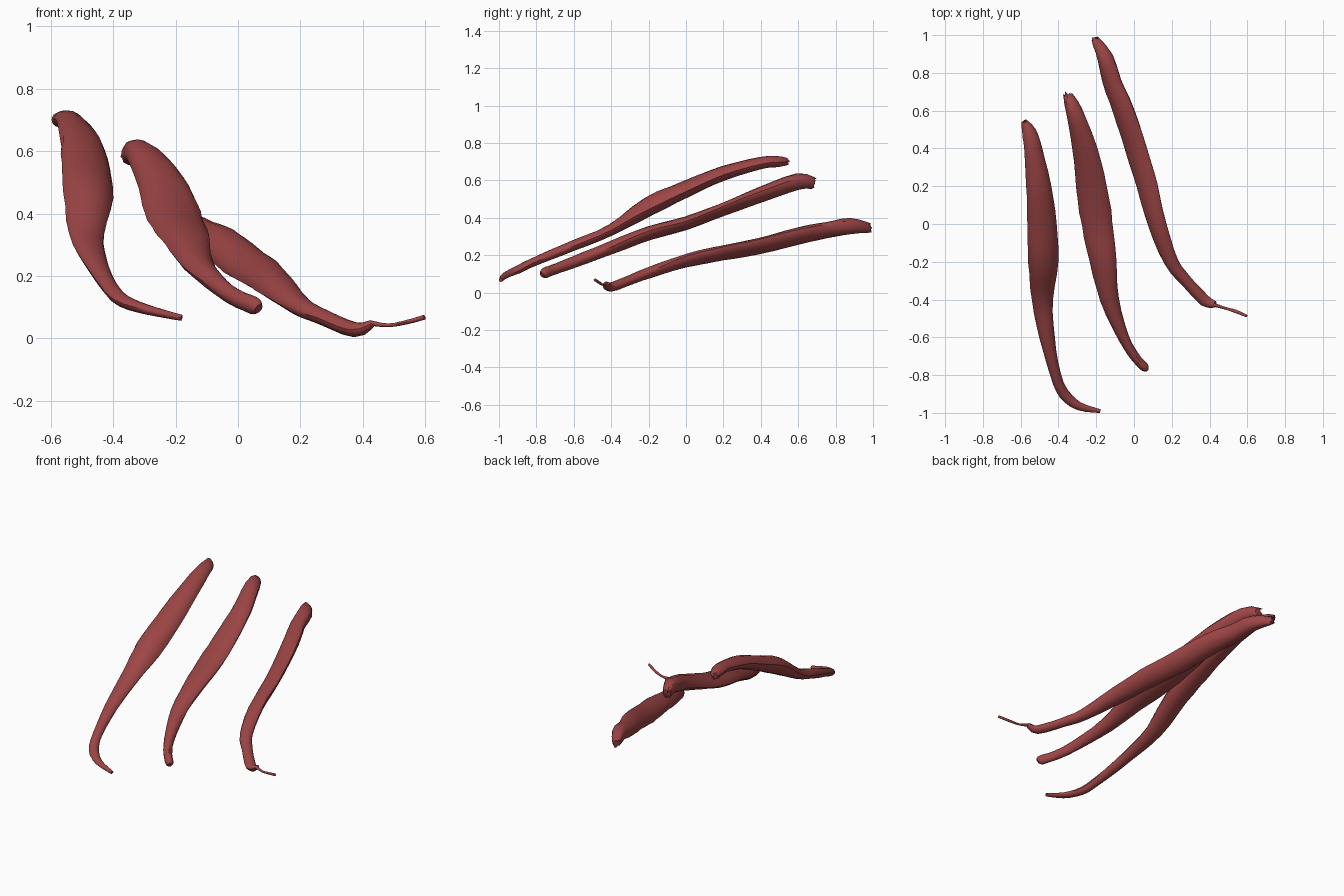
import bpy, bmesh, math, random
from mathutils import Vector

if "Cube" in bpy.data.objects:
    bpy.data.objects.remove(bpy.data.objects["Cube"])

random.seed(4)
SIDES = 14
STEPS = 3

mat = bpy.data.materials.new("muscle_red")
mat.diffuse_color = (0.34, 0.06, 0.06, 1)
mat.use_nodes = True
mat.node_tree.nodes["Principled BSDF"].inputs["Base Color"].default_value = mat.diffuse_color


def spline(a, b, c, d, t):
    return [0.5 * (2 * q + (r - p) * t + (2 * p - 5 * q + 4 * r - s) * t * t
                   + (3 * q - p - 3 * r + s) * t ** 3)
            for p, q, r, s in zip(a, b, c, d)]


def strip(name, rows, ragged=0.025):
    """Loft flattened lens sections; each row is x, y, z, width, thickness, tilt in degrees."""
    pts = []
    n = len(rows)
    for i in range(n - 1):
        a, d = rows[max(i - 1, 0)], rows[min(i + 2, n - 1)]
        pts += [spline(a, rows[i], rows[i + 1], d, k / STEPS) for k in range(STEPS)]
    pts.append(list(rows[-1]))

    bm = bmesh.new()
    rings = []
    for i, p in enumerate(pts):
        t = (Vector(pts[min(i + 1, len(pts) - 1)][:3]) - Vector(pts[max(i - 1, 0)][:3])).normalized()
        side = Vector((0, 0, 1)).cross(t).normalized()
        up = t.cross(side)
        a = math.radians(p[5])
        u = side * math.cos(a) + up * math.sin(a)
        v = up * math.cos(a) - side * math.sin(a)
        ring = []
        for k in range(SIDES):
            f = 2 * math.pi * k / SIDES
            r = 0.5 * (1 + random.uniform(-0.03, 0.03))
            s = math.copysign(abs(math.sin(f)) ** 1.25, math.sin(f))
            co = Vector(p[:3]) + u * p[3] * r * math.cos(f) + v * p[4] * r * s
            if i == 0:                      # torn upper end
                co += t * random.uniform(0, ragged)
            ring.append(bm.verts.new(co))
        rings.append(ring)
    for r0, r1 in zip(rings, rings[1:]):
        for k in range(SIDES):
            j = (k + 1) % SIDES
            bm.faces.new((r0[k], r0[j], r1[j], r1[k]))
    bm.faces.new(rings[0][::-1])
    bm.faces.new(rings[-1])
    bmesh.ops.recalc_face_normals(bm, faces=bm.faces)
    me = bpy.data.meshes.new(name)
    bm.to_mesh(me)
    bm.free()
    ob = bpy.data.objects.new(name, me)
    bpy.context.collection.objects.link(ob)
    me.materials.append(mat)
    bpy.ops.object.select_all(action='DESELECT')
    ob.select_set(True)
    bpy.context.view_layer.objects.active = ob
    bpy.ops.object.shade_smooth_by_angle(angle=math.radians(35))
    return ob


# Left strip, hooked at the lower end
strip("left_muscle_strip", [
    (-.588, .55, .70, .028, .035, 0),
    (-.556, .49, .70, .075, .06, -5),
    (-.535, .40, .692, .096, .065, -5),
    (-.505, .20, .638, .13, .077, -5),
    (-.488, .0, .553, .155, .088, -7),
    (-.48, -.2, .46, .16, .10, -10),
    (-.485, -.4, .335, .112, .062, 0),
    (-.46, -.6, .252, .08, .057, 0),
    (-.415, -.8, .17, .057, .047, 0),
    (-.37, -.9, .122, .057, .042, 0),
    (-.29, -.965, .092, .045, .032, 0),
    (-.18, -.99, .066, .02, .02, 0)])

# Middle strip, curling outward at the lower end
strip("middle_muscle_strip", [
    (-.358, .70, .578, .04, .06, 20),
    (-.318, .60, .594, .092, .088, 22),
    (-.26, .40, .524, .138, .08, 18),
    (-.225, .20, .445, .168, .065, 14),
    (-.195, .0, .37, .167, .07, 10),
    (-.163, -.2, .317, .144, .072, 12),
    (-.13, -.4, .24, .10, .07, 10),
    (-.055, -.6, .163, .06, .062, 0),
    (.003, -.7, .125, .05, .056, 0),
    (.052, -.755, .105, .048, .058, 0),
    (.066, -.77, .095, .03, .035, 0)])

# Right strip, tilted up along its right edge
strip("right_muscle_strip", [
    (-.212, .99, .345, .035, .055, 30),
    (-.152, .88, .355, .09, .09, 35),
    (-.115, .75, .333, .112, .078, 35),
    (-.055, .60, .303, .13, .078, 35),
    (.01, .40, .25, .135, .068, 35),
    (.07, .20, .212, .128, .064, 32),
    (.122, .0, .17, .108, .064, 30),
    (.197, -.2, .105, .078, .06, 15),
    (.275, -.3, .067, .062, .052, 0),
    (.375, -.405, .028, .062, .048, 0),
    (.43, -.425, .048, .034, .024, 0)])

# Thin tendon trailing from the right strip
strip("tendon_tail", [
    (.42, -.427, .05, .022, .018, 0),
    (.48, -.445, .042, .014, .012, 0),
    (.54, -.463, .052, .018, .014, 0),
    (.597, -.487, .068, .014, .016, 0)], 0.004)
